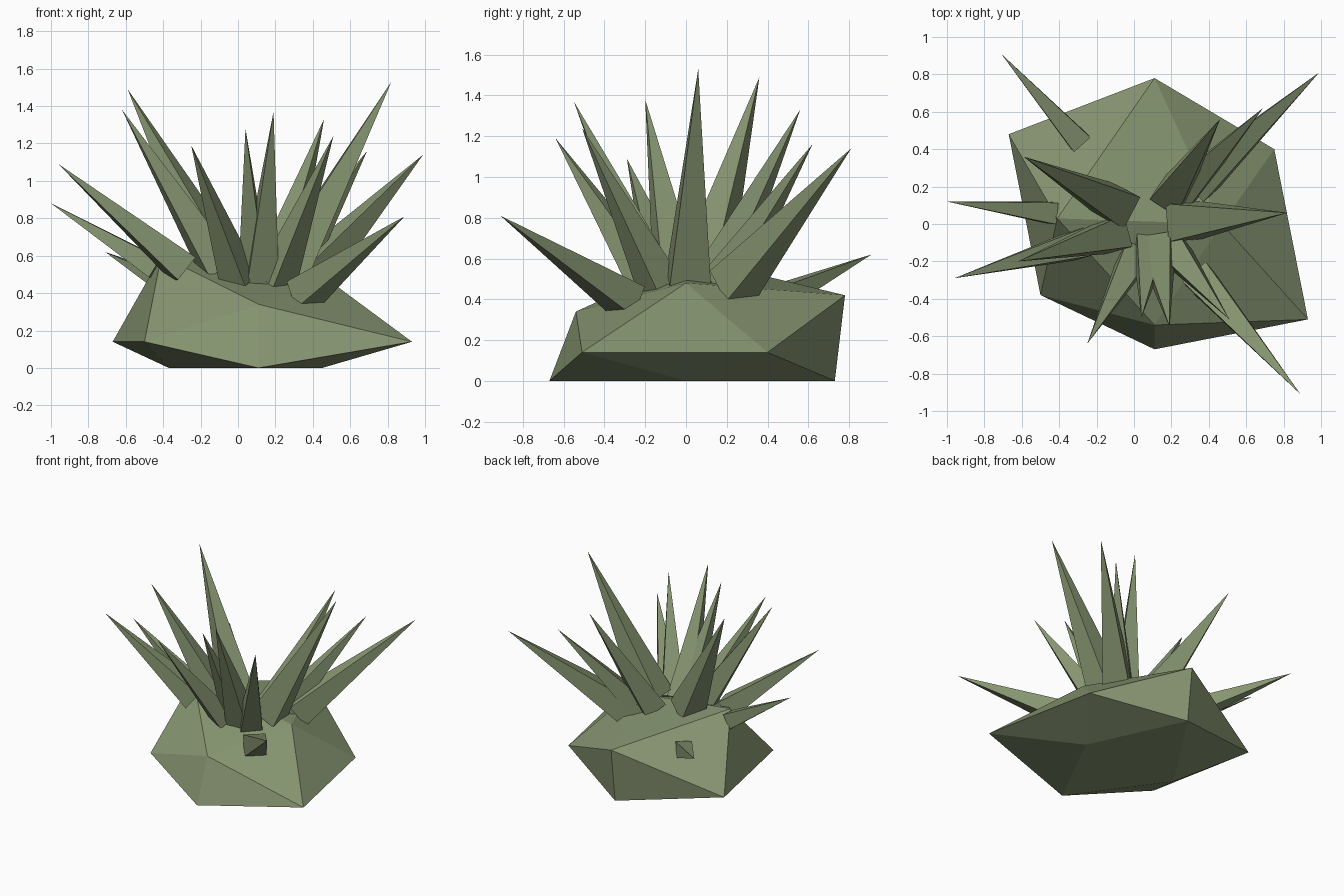
import bpy
import bmesh
from mathutils import Vector
from mathutils.bvhtree import BVHTree

cube = bpy.data.objects.get("Cube")
if cube:
    bpy.data.objects.remove(cube, do_unlink=True)

# Single muted green
green = bpy.data.materials.new("sage_green")
green.use_nodes = True
colour = (0.24, 0.30, 0.165, 1)
green.diffuse_color = colour
green.node_tree.nodes["Principled BSDF"].inputs["Base Color"].default_value = colour


def add_object(name, bm):
    mesh = bpy.data.meshes.new(name)
    bm.to_mesh(mesh)
    bm.free()
    mesh.materials.append(green)
    obj = bpy.data.objects.new(name, mesh)
    bpy.context.collection.objects.link(obj)
    return obj


# Body: a stretched twelve-cornered boulder
corners = [
    (-0.41, 0.03, 0.60), (0.47, 0.00, 0.48),      # top ridge
    (0.11, -0.54, 0.34), (0.11, 0.78, 0.42),      # upper front and back
    (0.93, -0.51, 0.14), (0.75, 0.40, 0.14),      # left side
    (-0.50, -0.38, 0.14), (-0.67, 0.48, 0.14),    # right side
    (0.11, -0.67, 0), (0.11, 0.73, 0),            # foot
    (0.45, 0, 0), (-0.37, 0, 0),
]
bm = bmesh.new()
for corner in corners:
    bm.verts.new(corner)
bmesh.ops.convex_hull(bm, input=bm.verts)
bmesh.ops.recalc_face_normals(bm, faces=bm.faces)
surface = BVHTree.FromBMesh(bm)
add_object("body", bm)

# Spikes: square pyramids radiating from the core, rooted on the body surface
core = Vector((0.1, 0, 0.2))
tips = [
    (-1.00, 0.12, 0.88), (-0.96, -0.29, 1.09), (-0.62, -0.20, 1.38),
    (-0.59, 0.36, 1.49), (-0.25, -0.64, 1.19), (0.04, -0.50, 1.28),
    (0.19, -0.55, 1.37), (0.46, 0.56, 1.33), (0.51, -0.51, 1.24),
    (0.69, 0.62, 1.16), (0.82, 0.06, 1.53), (0.99, 0.81, 1.14),
    (0.89, -0.91, 0.81), (-0.71, 0.91, 0.62),
]
for number, tip in enumerate(tips, 1):
    tip = Vector(tip)
    axis = (tip - core).normalized()
    root = surface.ray_cast(core, axis)[0]
    half = 0.0875 * (tip - root).length
    turn = axis.to_track_quat('Z', 'Y')
    bm = bmesh.new()
    base = [bm.verts.new(root + turn @ Vector((x * half, y * half, 0)))
            for x, y in ((-1, -1), (1, -1), (1, 1), (-1, 1))]
    point = bm.verts.new(tip)
    bm.faces.new(base[::-1])
    for i in range(4):
        bm.faces.new((base[i], base[(i + 1) % 4], point))
    add_object(f"spike_{number}", bm)
